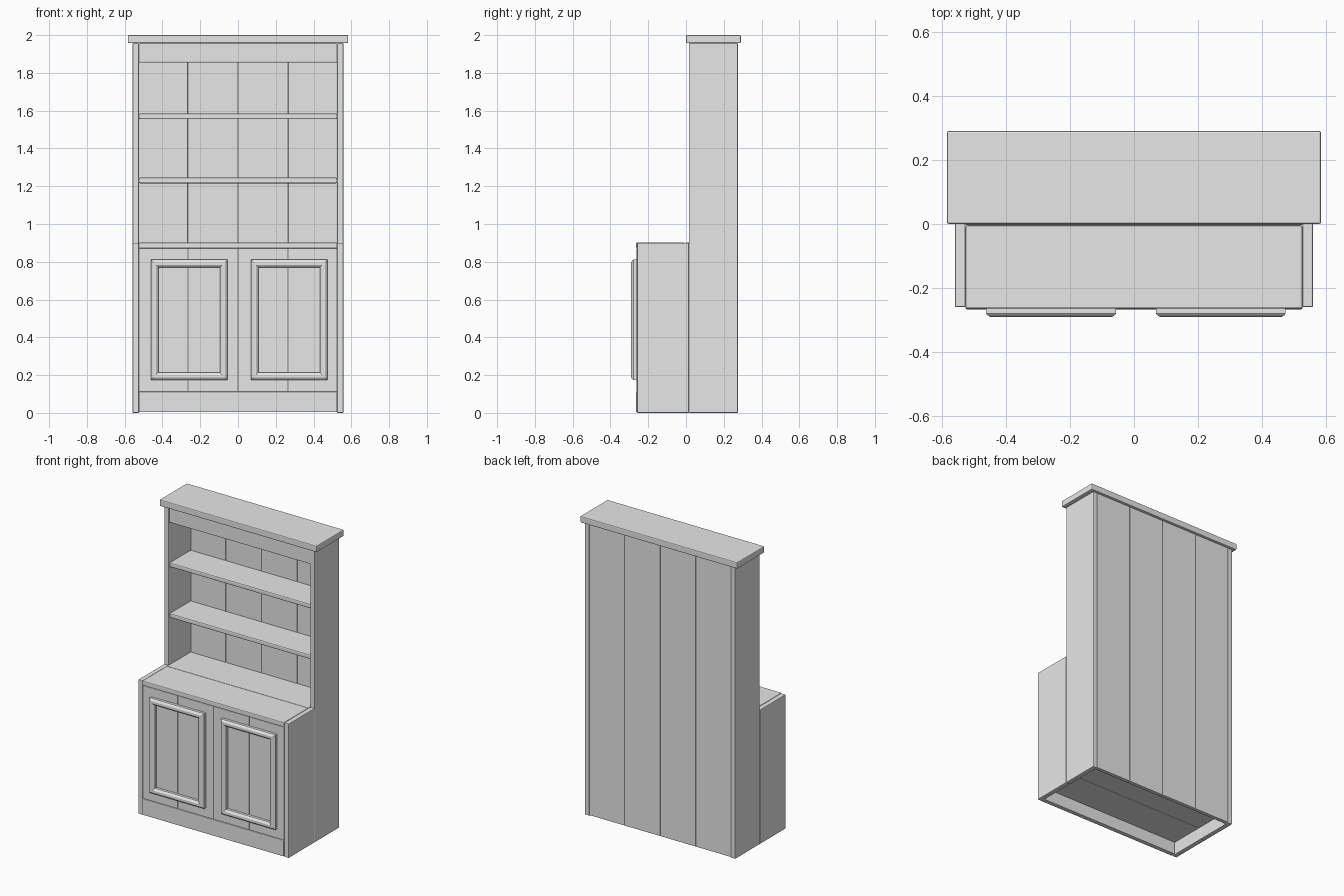
import bpy
import bmesh

cube = bpy.data.objects.get("Cube")
if cube:
    bpy.data.objects.remove(cube, do_unlink=True)

# Single painted-wood colour
wood = bpy.data.materials.new("plain_grey")
wood.use_nodes = True
GREY = (0.8, 0.8, 0.8, 1.0)
wood.diffuse_color = GREY
wood.node_tree.nodes["Principled BSDF"].inputs["Base Color"].default_value = GREY


def make_object(name, bm, bevel=0.0):
    bmesh.ops.recalc_face_normals(bm, faces=bm.faces)
    mesh = bpy.data.meshes.new(name)
    bm.to_mesh(mesh)
    bm.free()
    mesh.materials.append(wood)
    obj = bpy.data.objects.new(name, mesh)
    bpy.context.collection.objects.link(obj)
    if bevel:
        mod = obj.modifiers.new("eased_edges", "BEVEL")
        mod.width = bevel
        mod.segments = 2
    return obj


def board(name, xs, ys, zs, bevel=0.004):
    """Board with eased edges, given its extent on each axis."""
    bm = bmesh.new()
    bmesh.ops.create_cube(bm, size=1)
    for v in bm.verts:
        for i, (lo, hi) in enumerate((xs, ys, zs)):
            v.co[i] = lo if v.co[i] < 0 else hi
    return make_object(name, bm, bevel)


def moulding(name, xs, zs, profile):
    """Mitred rectangular frame: profile is (inset, y) pairs."""
    bm = bmesh.new()
    rings = []
    for inset, y in profile:
        x0, x1 = xs[0] + inset, xs[1] - inset
        z0, z1 = zs[0] + inset, zs[1] - inset
        rings.append([bm.verts.new((x, y, z))
                      for x, z in ((x0, z0), (x1, z0), (x1, z1), (x0, z1))])
    for a, b in zip(rings, rings[1:] + rings[:1]):
        for i in range(4):
            j = (i + 1) % 4
            bm.faces.new((a[i], a[j], b[j], b[i]))
    return make_object(name, bm)


INNER = 0.525
OUTER = 0.558
FULL = (-INNER, INNER)
BACK = 0.275
PLANK_EDGES = (-INNER, -0.265, 0, 0.265, INNER)

# Side panels: tall rear board and short front board
for side, s in (("left", 1), ("right", -1)):
    xs = sorted((s * INNER, s * OUTER))
    board(side + "_tall_side", xs, (0.015, BACK), (0, 1.957))
    board(side + "_cupboard_side", xs, (-0.259, 0.015), (0, 0.9))

# Back planks and door planks
for i, xs in enumerate(zip(PLANK_EDGES, PLANK_EDGES[1:])):
    board(f"back_plank_{i + 1}", xs, (0.248, BACK), (0.004, 1.957))
    board(f"door_plank_{i + 1}", xs, (-0.261, -0.235), (0.112, 0.87), 0.003)

# Cornice and frieze
board("cornice", (-0.583, 0.583), (0, 0.29), (1.957, 2), 0.006)
board("frieze", FULL, (0.02, 0.046), (1.855, 1.957))

# Open shelves
for name, z in (("lower_shelf", 1.215), ("upper_shelf", 1.555)):
    board(name, FULL, (0.022, 0.248), (z, z + 0.03), 0.007)

# Worktop and cupboard floor, each from two boards
for part, y, z0, z1 in (("worktop", -0.264, 0.87, 0.902),
                        ("floor", -0.235, 0.083, 0.112)):
    board("front_" + part, FULL, (y, -0.004), (z0, z1), 0.006)
    board("rear_" + part, FULL, (-0.004, 0.248), (z0, z1), 0.006)

# Plinth
board("plinth", FULL, (-0.266, -0.235), (0.004, 0.112))

# Raised door mouldings
PROFILE = ((0, -0.258), (0, -0.279), (0.004, -0.284), (0.013, -0.29),
           (0.027, -0.29), (0.036, -0.284), (0.04, -0.279), (0.04, -0.258))
moulding("right_door_moulding", (-0.461, -0.056), (0.174, 0.811), PROFILE)
moulding("left_door_moulding", (0.068, 0.473), (0.174, 0.811), PROFILE)
